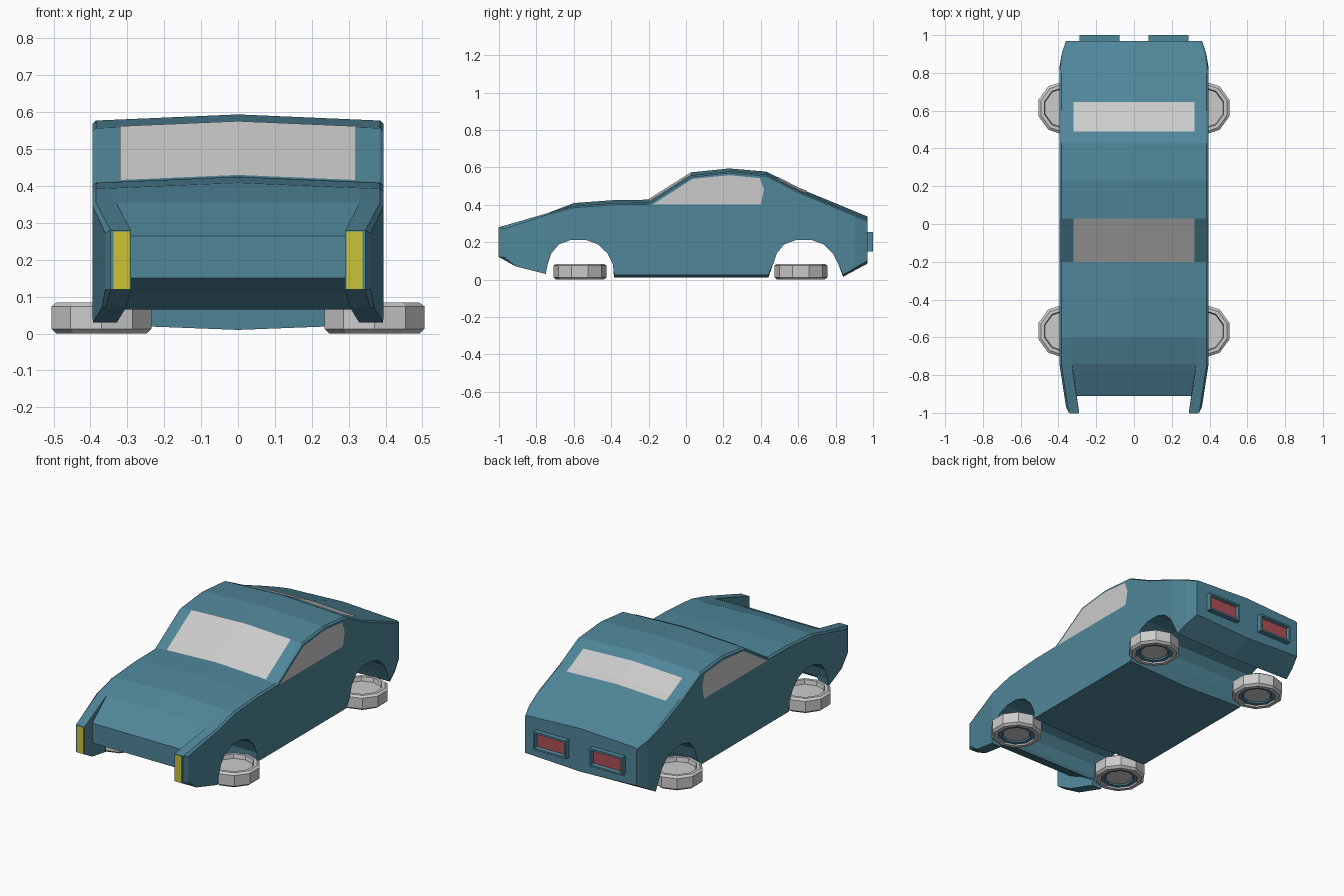
import bpy, bmesh, math

if "Cube" in bpy.data.objects:
    bpy.data.objects.remove(bpy.data.objects["Cube"])


def material(name, color):
    m = bpy.data.materials.new(name)
    m.diffuse_color = (*color, 1)
    m.use_nodes = True
    m.node_tree.nodes["Principled BSDF"].inputs["Base Color"].default_value = m.diffuse_color
    return m


TEAL = material("teal", (0.08, 0.24, 0.32))
YELLOW = material("yellow", (0.6, 0.55, 0.04))
RED = material("red", (0.42, 0.08, 0.09))


def finish(name, bm, mats=(), normals=True):
    if normals:
        bmesh.ops.recalc_face_normals(bm, faces=bm.faces)
    me = bpy.data.meshes.new(name)
    bm.to_mesh(me)
    bm.free()
    for m in mats:
        me.materials.append(m)
    ob = bpy.data.objects.new(name, me)
    bpy.context.collection.objects.link(ob)
    return ob


# Upper outline at the edge of the body: y, z; crown raises the centre line
TOP = [(-0.74, 0.355), (-0.6, 0.392), (-0.38, 0.408), (-0.2, 0.41), (0.03, 0.556),
       (0.23, 0.577), (0.43, 0.56), (0.6, 0.473), (0.97, 0.32)]
CROWN = 0.017


def top_z(x, y):
    for (y0, z0), (y1, z1) in zip(TOP, TOP[1:]):
        if y0 <= y <= y1:
            z = z0 + (z1 - z0) * (y - y0) / (y1 - y0)
            return z + CROWN * (1 - abs(x) / 0.395)


# Closed side outline: y, z, crown, then y, z of the recessed nose centre
outline = [(-1, 0.28, 0, -0.91, 0.265)]
outline += [(y, z, 0 if y < -0.7 else CROWN, y, z) for y, z in TOP]
outline += [(0.97, 0.10, -0.015, 0.97, 0.10), (0.84, 0.025, -0.01, 0.84, 0.025)]


def arch(cy):
    pts = [(0.185, 0.08), (0.155, 0.14), (0.105, 0.188), (0.04, 0.212),
           (-0.04, 0.212), (-0.105, 0.188), (-0.145, 0.14), (-0.165, 0.08)]
    return [(cy + dy, z, 0, cy + dy, z) for dy, z in pts]


outline += arch(0.63)
outline += [(0.44, 0.025, -0.015, 0.44, 0.025), (-0.385, 0.025, -0.015, -0.385, 0.025)]
outline += arch(-0.575)
outline += [(-0.75, 0.03, 0.0, -0.75, 0.065), (-0.91, 0.07, 0, -0.82, 0.11),
            (-1, 0.12, 0, -0.91, 0.15)]

# Body: the outline lofted across the width, with the nose recessed between fenders
bm = bmesh.new()
half = [(0.395, False), (0.385, False), (0.33, False), (0.329, True)]
stations = [(-x, c) for x, c in half] + [(0, True)] + [(x, c) for x, c in reversed(half)]
rings = []
for x, centre in stations:
    ring = []
    for i, (y, z, crown, yc, zc) in enumerate(outline):
        if centre:
            y, z = yc, zc
        z += crown * (1 - abs(x) / 0.395)
        if abs(x) > 0.39:
            y = max(y, -0.97)
            z += -0.008 if i <= len(TOP) else 0
        ring.append(bm.verts.new((x, y, z)))
    rings.append(ring)
n = len(outline)
for a, b in zip(rings, rings[1:]):
    for i in range(n):
        j = (i + 1) % n
        bm.faces.new((a[i], a[j], b[j], b[i]))
bm.faces.new(rings[0])
bm.faces.new(rings[-1])
for y in (-0.745, 0.8, 0.9):
    bmesh.ops.bisect_plane(bm, geom=bm.verts[:] + bm.edges[:] + bm.faces[:],
                           plane_co=(0, y, 0), plane_no=(0, 1, 0))
# Taper the nose and tail in plan
for v in bm.verts:
    if abs(v.co.x) > 0.3:
        t = max(0, (-0.74 - v.co.y) / 0.26) * 0.04
        t += (max(0, (v.co.y - 0.8) / 0.17) ** 2) * 0.035
        v.co.x -= math.copysign(t, v.co.x)
finish("car_body", bm, [TEAL])


# Windscreen and rear window follow the upper surface
def window(name, ys):
    bm = bmesh.new()
    grid = [[bm.verts.new((x, y, top_z(x, y) + 0.003)) for x in (-0.32, 0, 0.32)] for y in ys]
    for a, b in zip(grid, grid[1:]):
        for i in range(2):
            bm.faces.new((a[i], a[i + 1], b[i + 1], b[i]))
    finish(name, bm, normals=False)


window("windscreen", [-0.2, 0.03])
window("rear_window", [0.49, 0.6, 0.645])

# Side windows
pane = [(-0.18, 0.40), (0.40, 0.40), (0.417, 0.48), (0.395, 0.542), (0.23, 0.558), (0.035, 0.538)]
for side, s in (("left", -1), ("right", 1)):
    bm = bmesh.new()
    pts = pane if s > 0 else pane[::-1]
    bm.faces.new([bm.verts.new((s * 0.397, y, z)) for y, z in pts])
    finish("side_window_" + side, bm, normals=False)


def box(bm, x0, x1, y0, y1, z0, z1):
    vs = bmesh.ops.create_cube(bm, size=1)["verts"]
    for v in vs:
        v.co = ((x0 + x1) / 2 + v.co.x * (x1 - x0), (y0 + y1) / 2 + v.co.y * (y1 - y0),
                (z0 + z1) / 2 + v.co.z * (z1 - z0))


# Headlights and framed tail lights
for side, s in (("left", -1), ("right", 1)):
    bm = bmesh.new()
    box(bm, s * 0.316 - 0.022, s * 0.316 + 0.022, -1.002, -0.99, 0.121, 0.277)
    finish("headlight_" + side, bm, [YELLOW])

    bm = bmesh.new()
    box(bm, s * 0.182 - 0.106, s * 0.182 + 0.106, 0.95, 1.0, 0.15, 0.255)
    bm.normal_update()
    back = [f for f in bm.faces if f.normal.y > 0.9]
    bmesh.ops.inset_region(bm, faces=back, thickness=0.015)
    bmesh.ops.inset_region(bm, faces=back, thickness=0.006, depth=-0.018)
    back[0].material_index = 1
    finish("tail_light_" + side, bm, [TEAL, RED])


# Flat-lying ten-sided wheels
def lathe(name, profile, cx, cy, mats=()):
    bm = bmesh.new()
    rings = [[bm.verts.new((cx + r * math.cos(math.pi / 2 + k * math.pi / 5),
                            cy + r * math.sin(math.pi / 2 + k * math.pi / 5), z))
              for k in range(10)] for r, z in profile]
    for a, b in zip(rings, rings[1:]):
        for k in range(10):
            j = (k + 1) % 10
            bm.faces.new((a[k], a[j], b[j], b[k]))
    bm.faces.new(rings[0])
    bm.faces.new(rings[-1])
    finish(name, bm, mats)


tyre = [(0.105, 0.06), (0.11, 0.084), (0.128, 0.084), (0.142, 0.074),
        (0.142, 0.012), (0.128, 0.0), (0.105, 0.0), (0.1, 0.02)]
rim = [(0.102, 0.03), (0.102, 0.008), (0.082, 0.008), (0.076, 0.018)]
hub = [(0.075, 0.03), (0.075, 0.014)]
for end, y in (("front", -0.567), ("rear", 0.614)):
    for side, s in (("left", -1), ("right", 1)):
        tag = end + "_" + side
        lathe("tyre_" + tag, tyre, s * 0.37, y)
        lathe("rim_" + tag, rim, s * 0.37, y, [TEAL])
        lathe("hub_" + tag, hub, s * 0.37, y)
